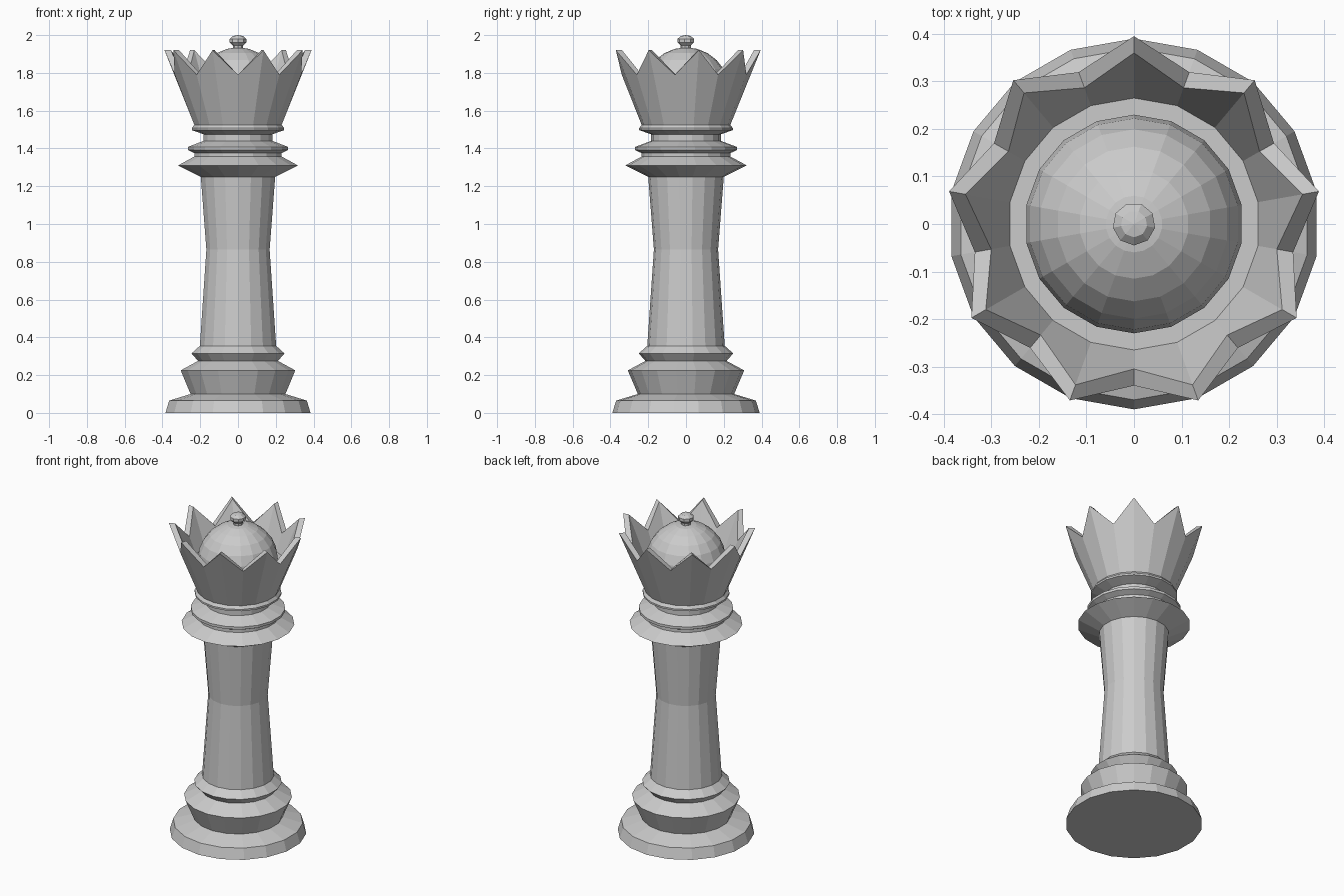
import bpy, bmesh
from math import sin, cos, pi, radians

if "Cube" in bpy.data.objects:
    bpy.data.objects.remove(bpy.data.objects["Cube"])


def lathe(name, profile, sides=18):
    """Revolve (r, z) points; a point may also be ((r, z) even, (r, z) odd). r = 0 makes a pole."""
    bm = bmesh.new()
    rings = []
    for p in profile:
        even, odd = p if isinstance(p[0], tuple) else (p, p)
        if even[0] == 0:
            rings.append([bm.verts.new((0, 0, even[1]))] * sides)
            continue
        ring = []
        for k in range(sides):
            r, z = odd if k % 2 else even
            a = -pi / 2 + 2 * pi * k / sides
            ring.append(bm.verts.new((r * cos(a), r * sin(a), z)))
        rings.append(ring)
    for a, b in zip(rings, rings[1:]):
        for k in range(sides):
            j = (k + 1) % sides
            bm.faces.new(list(dict.fromkeys((a[k], a[j], b[j], b[k]))))
    bmesh.ops.recalc_face_normals(bm, faces=bm.faces)
    mesh = bpy.data.meshes.new(name)
    bm.to_mesh(mesh)
    bm.free()
    obj = bpy.data.objects.new(name, mesh)
    bpy.context.collection.objects.link(obj)
    return obj


# Stepped foot with a bead on top
lathe("base", [(0, 0), (.39, 0), (.37, .065), (.255, .1), (.308, .225),
               (.215, .275), (.25, .315), (.205, .355), (0, .355)])

# Waisted shaft
lathe("column", [(0, .355), (.205, .355), (.17, .865), (.2, 1.25), (0, 1.25)])

# Wide disc, smaller ring, neck and upper ring
lathe("collar", [(0, 1.25), (.2, 1.25), (.322, 1.31), (.235, 1.357), (.235, 1.375),
                 (.27, 1.392), (.27, 1.408), (.185, 1.44), (.185, 1.475),
                 (.248, 1.497), (.248, 1.508), (.235, 1.525), (0, 1.525)])

# Nine-pointed crown, hollow, with a flat floor
lathe("crown", [(0, 1.525), (.235, 1.525), ((.34, 1.79), (.395, 1.92)),
                ((.305, 1.79), (.36, 1.92)), (.265, 1.69), (0, 1.69)])

# Dome inside the crown
R, ZC = .23, 1.705
dome = [(.23, 1.69)]
dome += [(R * cos(radians(t)), ZC + R * sin(radians(t))) for t in (0, 15, 30, 45, 60, 75)]
lathe("dome", dome + [(0, ZC + R)])

# Small knob on the dome
lathe("finial", [(.028, 1.925), (.028, 1.945), (.045, 1.962), (.045, 1.98),
                 (.028, 1.995), (0, 2.0)], 9)
